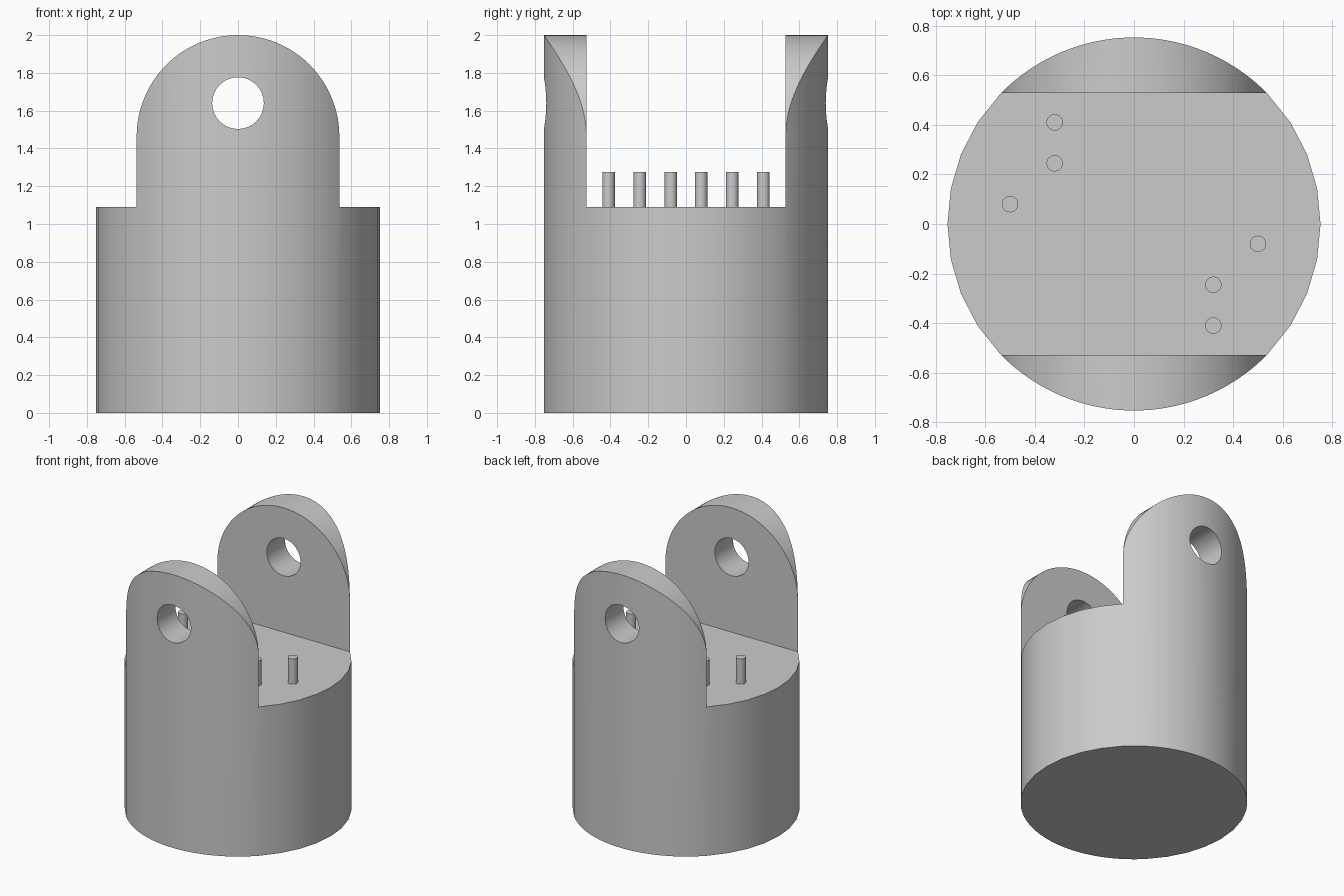
import bpy, bmesh
from math import sin, cos, pi, radians, sqrt

if "Cube" in bpy.data.objects:
    bpy.data.objects.remove(bpy.data.objects["Cube"])

R, TOP, DECK, SLOT = 0.7525, 2.0, 1.09, 0.5275
EAR = sqrt(R * R - SLOT * SLOT)      # half width of each lug
HOLE_Z, HOLE_R = 1.64, 0.137

grey = bpy.data.materials.new("plain grey")
grey.use_nodes = True
grey.diffuse_color = (0.6, 0.6, 0.6, 1)
grey.node_tree.nodes["Principled BSDF"].inputs["Base Color"].default_value = (0.6, 0.6, 0.6, 1)


def prism(name, outline, start, end):
    """Extrude a closed outline of 3D points, given as functions of depth."""
    bm = bmesh.new()
    face = bm.faces.new([bm.verts.new(outline_point) for outline_point in outline(start)])
    side = bmesh.ops.extrude_face_region(bm, geom=[face])
    moved = [g for g in side["geom"] if isinstance(g, bmesh.types.BMVert)]
    for vert, point in zip(moved, outline(end)):
        vert.co = vert.co + (type(vert.co)(outline(end)[0]) - type(vert.co)(outline(start)[0]))
    bmesh.ops.recalc_face_normals(bm, faces=bm.faces)
    mesh = bpy.data.meshes.new(name)
    bm.to_mesh(mesh)
    bm.free()
    mesh.materials.append(grey)
    obj = bpy.data.objects.new(name, mesh)
    bpy.context.collection.objects.link(obj)
    return obj


def arc(radius, first, last, steps):
    angles = [radians(first + (last - first) * i / steps) for i in range(steps + 1)]
    return [(radius * cos(a), radius * sin(a)) for a in angles]


def upright(points):
    return lambda z: [(x, y, z) for x, y in points]


def crosswise(points):
    return lambda y: [(x, y, z) for x, z in points]


def cut(target, cutter, operation):
    mod = target.modifiers.new(cutter.name, "BOOLEAN")
    mod.object, mod.operation, mod.solver = cutter, operation, "EXACT"
    bpy.context.view_layer.objects.active = target
    bpy.ops.object.modifier_apply(modifier=mod.name)
    bpy.data.objects.remove(cutter)


def smooth(obj):
    bpy.ops.object.select_all(action="DESELECT")
    obj.select_set(True)
    bpy.context.view_layer.objects.active = obj
    bpy.ops.object.shade_smooth_by_angle(angle=radians(30))


# Body: round column, coarse at the sides and fine where the lugs rise
ring = []
for first, last, steps in ((-44, 44, 8), (44, 136, 40), (136, 224, 8), (224, 316, 40)):
    ring += arc(R, first, last, steps)[:-1]
body = prism("clevis_body", upright(ring), 0, TOP + 0.1)

# Rounded lug tops
dome = [(x, z + TOP - EAR) for x, z in arc(EAR, 0, 180, 48)]
arch = [(-1, -0.1), (1, -0.1), (1, TOP - EAR)] + dome + [(-1, TOP - EAR)]
cut(body, prism("arch_shape", crosswise(arch), -1, 1), "INTERSECT")

# Open slot between the lugs
slot = [(-1, -SLOT), (1, -SLOT), (1, SLOT), (-1, SLOT)]
cut(body, prism("slot_shape", upright(slot), DECK, TOP + 1), "DIFFERENCE")

# Cross hole through both lugs
hole = [(x, z + HOLE_Z) for x, z in arc(HOLE_R, 0, 360, 32)[:-1]]
cut(body, prism("hole_shape", crosswise(hole), -1, 1), "DIFFERENCE")
smooth(body)

# Contact pins, repeated by half-turn symmetry
for i, (px, py) in enumerate(((-0.32, 0.41), (-0.32, 0.245), (-0.5, 0.08))):
    for side, label in ((1, "back"), (-1, "front")):
        circle = [(x + side * px, y + side * py) for x, y in arc(0.033, 0, 360, 24)[:-1]]
        smooth(prism(f"{label}_pin_{i + 1}", upright(circle), DECK - 0.02, 1.275))
